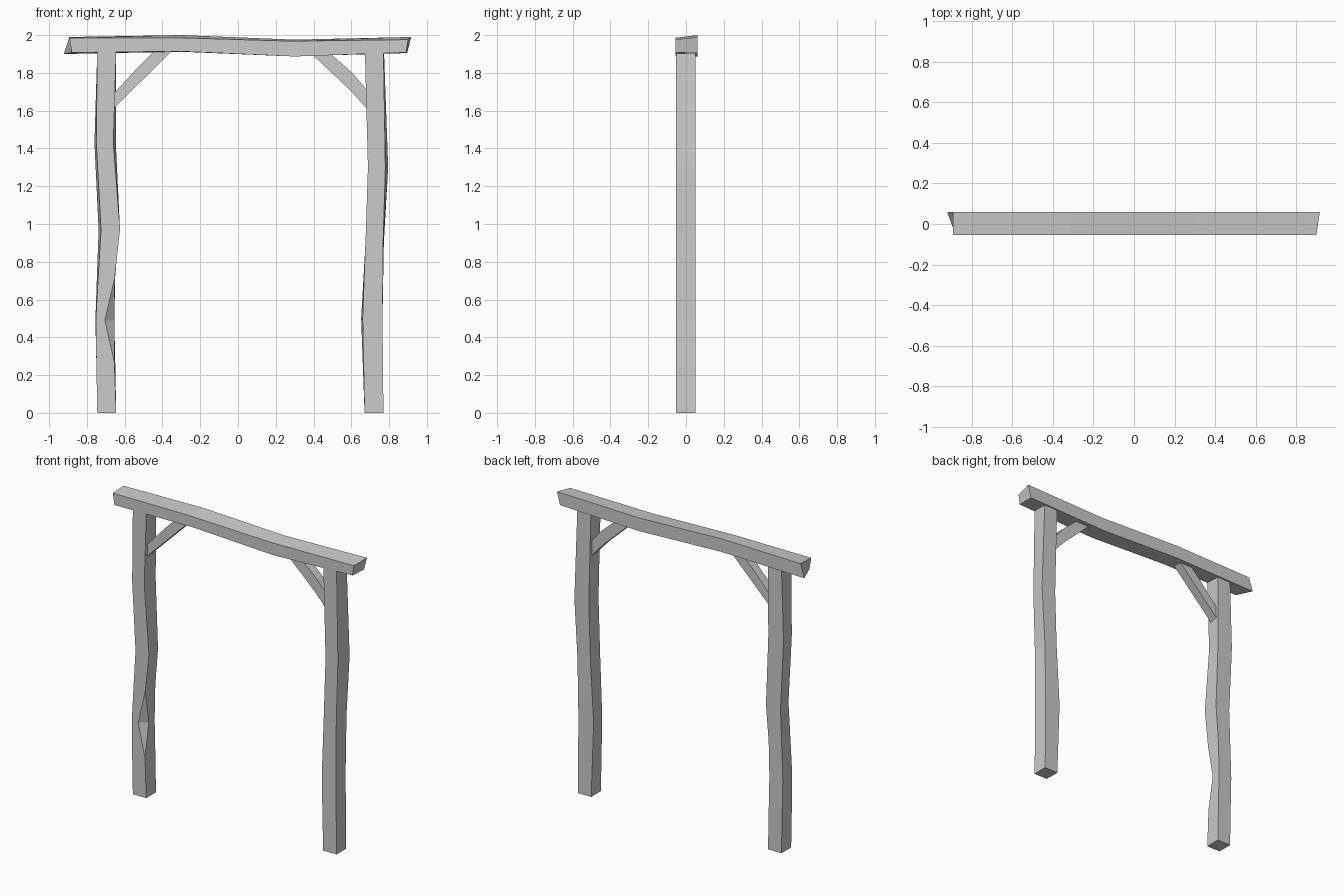
import bpy
import bmesh

cube = bpy.data.objects.get("Cube")
if cube:
    bpy.data.objects.remove(cube, do_unlink=True)

grey = bpy.data.materials.new("weathered grey")
grey.use_nodes = True
COLOUR = (0.6, 0.6, 0.6, 1)
grey.diffuse_color = COLOUR
grey.node_tree.nodes["Principled BSDF"].inputs["Base Color"].default_value = COLOUR


def loft(name, rings):
    """Skin a run of equal-sized cross-sections and cap both ends."""
    bm = bmesh.new()
    loops = [[bm.verts.new(p) for p in ring] for ring in rings]
    n = len(loops[0])
    for a, b in zip(loops, loops[1:]):
        for i in range(n):
            j = (i + 1) % n
            bm.faces.new((a[i], a[j], b[j], b[i]))
    bm.faces.new(loops[0])
    bm.faces.new(loops[-1])
    bmesh.ops.remove_doubles(bm, verts=bm.verts, dist=0.0005)
    bmesh.ops.recalc_face_normals(bm, faces=bm.faces)
    mesh = bpy.data.meshes.new(name)
    bm.to_mesh(mesh)
    bm.free()
    mesh.materials.append(grey)
    obj = bpy.data.objects.new(name, mesh)
    bpy.context.collection.objects.link(obj)
    return obj


FRONT, BACK = -0.053, 0.05


def post(name, levels, chip_z=None):
    """Levels: z, front left x, front right x, back right x, back left x."""
    rings = []
    for z, fl, fr, br, bl in levels:
        side = (fr, FRONT, z)
        if z == chip_z:  # corner knocked off the front edge
            side = (br, -0.012, z)
        rings.append([(fl, FRONT, z), (fr, FRONT, z), side, (br, BACK, z), (bl, BACK, z)])
    return loft(name, rings)


# Crooked posts
post("right_post", [
    (0, -0.745, -0.645, -0.645, -0.745),
    (0.27, -0.75, -0.655, -0.65, -0.75),
    (0.49, -0.753, -0.705, -0.655, -0.755),
    (0.72, -0.74, -0.652, -0.65, -0.747),
    (0.97, -0.725, -0.625, -0.63, -0.738),
    (1.43, -0.75, -0.66, -0.647, -0.76),
    (1.92, -0.745, -0.645, -0.645, -0.745)], chip_z=0.49)
post("left_post", [
    (0, 0.67, 0.77, 0.77, 0.67),
    (0.5, 0.66, 0.765, 0.765, 0.652),
    (0.9, 0.675, 0.768, 0.772, 0.675),
    (1.3, 0.688, 0.78, 0.795, 0.688),
    (1.91, 0.672, 0.77, 0.773, 0.672)])

# Sagging top beam: front bottom, front top, back top, back bottom
BF, BB = -0.055, 0.06
loft("top_beam", [
    [(-0.88, BF, 1.908), (-0.893, BF, 1.985), (-0.893, BB, 1.99), (-0.922, BB, 1.9)],
    [(-0.3, BF, 1.914), (-0.32, BF, 1.986), (-0.3, BB, 2.0), (-0.3, BB, 1.912)],
    [(0.3, BF, 1.887), (0.28, BF, 1.968), (0.3, BB, 1.976), (0.3, BB, 1.888)],
    [(0.89, BF, 1.908), (0.9, BF, 1.976), (0.917, BB, 1.99), (0.895, BB, 1.905)]])


def brace(name, pairs):
    """Pairs: lower x, lower z, upper x, upper z along the brace."""
    t = 0.03
    return loft(name, [[(lx, -t, lz), (ux, -t, uz), (ux, t, uz), (lx, t, lz)]
                       for lx, lz, ux, uz in pairs])


# Corner braces
brace("right_brace", [(-0.66, 1.61, -0.66, 1.688), (-0.52, 1.748, -0.52, 1.84), (-0.347, 1.92, -0.44, 1.92)])
brace("left_brace", [(0.685, 1.607, 0.685, 1.707), (0.595, 1.707, 0.605, 1.8), (0.39, 1.9, 0.492, 1.9)])
